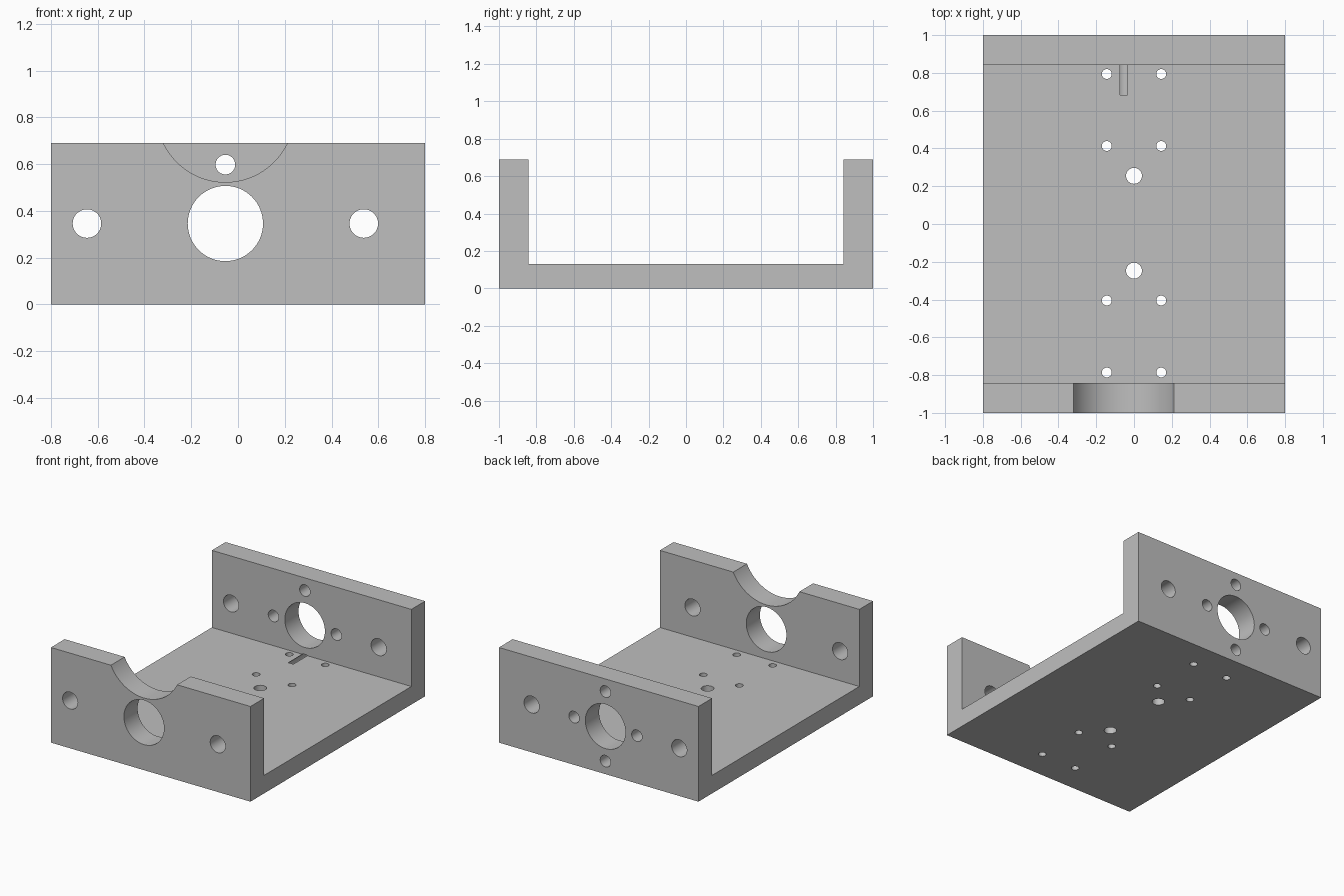
import bpy, bmesh, math
from mathutils import Matrix, Vector

if "Cube" in bpy.data.objects:
    bpy.data.objects.remove(bpy.data.objects["Cube"])

HALF_W, HALF_L, WALL_Y = 0.80, 1.0, 0.843
FLOOR_Z, TOP_Z = 0.131, 0.69
BORE_X, BORE_Z = -0.054, 0.346     # axis of the main bore
MID_Y = 0.004                      # centre of the floor hole pattern

grey = bpy.data.materials.new("light_grey")
grey.diffuse_color = (0.52, 0.52, 0.52, 1)
grey.use_nodes = True
grey.node_tree.nodes["Principled BSDF"].inputs["Base Color"].default_value = grey.diffuse_color


def new_object(name, bm):
    bmesh.ops.recalc_face_normals(bm, faces=bm.faces)
    mesh = bpy.data.meshes.new(name)
    bm.to_mesh(mesh)
    bm.free()
    mesh.materials.append(grey)
    obj = bpy.data.objects.new(name, mesh)
    bpy.context.collection.objects.link(obj)
    return obj


def add_cylinder(bm, start, end, radius, segments=48):
    a, b = Vector(start), Vector(end)
    turn = (b - a).to_track_quat('Z', 'Y').to_matrix().to_4x4()
    bmesh.ops.create_cone(bm, cap_ends=True, segments=segments,
                          radius1=radius, radius2=radius, depth=(b - a).length,
                          matrix=Matrix.Translation((a + b) / 2) @ turn)


# U-shaped bracket: side profile extruded across the width
profile = [(-HALF_L, 0), (HALF_L, 0), (HALF_L, TOP_Z), (WALL_Y, TOP_Z),
           (WALL_Y, FLOOR_Z), (-WALL_Y, FLOOR_Z), (-WALL_Y, TOP_Z), (-HALF_L, TOP_Z)]
bm = bmesh.new()
face = bm.faces.new([bm.verts.new((-HALF_W, y, z)) for y, z in profile])
ext = bmesh.ops.extrude_face_region(bm, geom=[face])
bmesh.ops.translate(bm, vec=(2 * HALF_W, 0, 0),
                    verts=[v for v in ext["geom"] if isinstance(v, bmesh.types.BMVert)])
bracket = new_object("motor_bracket", bm)

cut = bmesh.new()
# main bore and side rod holes through both walls
for dx, r in ((0, 0.161), (-0.592, 0.061), (0.592, 0.061)):
    x = BORE_X + dx
    add_cylinder(cut, (x, -1.1, BORE_Z), (x, 1.1, BORE_Z), r, 64)
# four screw holes around the back bore; the lowest grazes the floor
for i in range(4):
    a = i * math.pi / 2
    x, z = BORE_X + 0.252 * math.cos(a), BORE_Z + 0.252 * math.sin(a)
    add_cylinder(cut, (x, 0.683, z), (x, 1.1, z), 0.042)
# round notch in the top of the front wall
add_cylinder(cut, (BORE_X, -1.1, 0.817), (BORE_X, -0.75, 0.817), 0.294, 128)
# floor holes
for s in (-1, 1):
    add_cylinder(cut, (0, MID_Y + s * 0.251, -0.1), (0, MID_Y + s * 0.251, 0.2), 0.042)
    for x in (-0.144, 0.144):
        for dy in (0.409, 0.79):
            y = MID_Y + s * dy
            add_cylinder(cut, (x, y, -0.1), (x, y, 0.2), 0.026)
cutter = new_object("hole_cutter", cut)
cutter.hide_render = True

# cut the holes, then remove the cutter
mod = bracket.modifiers.new("holes", 'BOOLEAN')
mod.operation, mod.solver, mod.object = 'DIFFERENCE', 'EXACT', cutter
bpy.context.view_layer.objects.active = bracket
bpy.ops.object.select_all(action='DESELECT')
bracket.select_set(True)
bpy.ops.object.modifier_apply(modifier=mod.name)
bpy.data.objects.remove(cutter)
bpy.ops.object.shade_smooth_by_angle(angle=math.radians(30))
